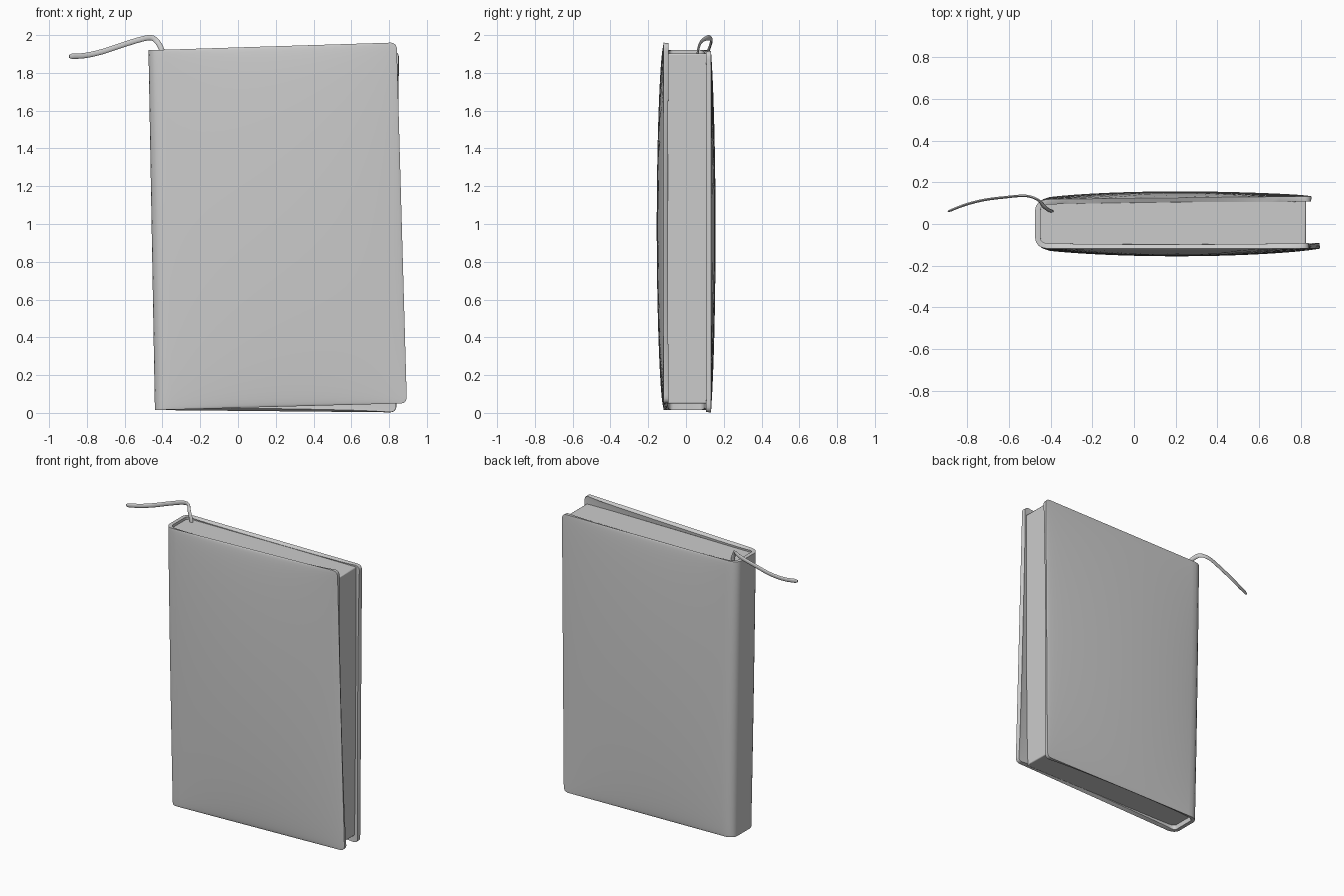
import bpy, bmesh
from math import sin, cos, pi, sqrt
from mathutils import Vector

if "Cube" in bpy.data.objects:
    bpy.data.objects.remove(bpy.data.objects["Cube"])

def lerp(a, b, t):
    return a + (b - a) * t

def make_object(name, verts, faces):
    me = bpy.data.meshes.new(name)
    me.from_pydata(verts, [], faces)
    ob = bpy.data.objects.new(name, me)
    bpy.context.collection.objects.link(ob)
    return ob

def smooth(ob, angle=0.7):
    bpy.ops.object.select_all(action='DESELECT')
    bpy.context.view_layer.objects.active = ob
    ob.select_set(True)
    bpy.ops.object.shade_smooth_by_angle(angle=angle)

def add_bevel(ob, width, segments):
    b = ob.modifiers.new("soft_edges", 'BEVEL')
    b.width, b.segments, b.limit_method, b.angle_limit = width, segments, 'ANGLE', 0.9

# --- padded cover: one sheet wrapping front board, spine and back board ---
LENGTH = 2.0
def cover_point(side, u, spine_y, t):
    """side -1 front / +1 back, u 0 spine .. 1 fore edge, t 0 bottom .. 1 top"""
    front = side < 0
    spine_x = lerp(-0.44, -0.474, t)
    fore_x = lerp(0.894, 0.84, t) if front else lerp(0.838, 0.852, t)
    z0 = lerp(0.015, 0.05 if front else 0.003, u)
    z1 = lerp(1.92, 1.96 if front else 1.915, u)
    r = 0.03                                            # rounded board corners
    d = min(min(t, 1 - t) * LENGTH, r)
    fore_x -= r - sqrt(max(0, r * r - (r - d) ** 2))
    q = min(u / 0.045, 1)                               # rounded spine shoulders
    shoulder = 0.07 + 0.048 * sqrt(max(0, 1 - (1 - q) ** 2))
    puff = 0.037 * max(0, sin(pi * u)) ** 0.6 * max(0, sin(pi * t)) ** 0.5
    y = side * (shoulder + puff)
    if u == 0:
        y = spine_y
    if not front:
        y += 0.015 * u * (1 - 0.8 * puff / 0.037)
    return (lerp(spine_x, fore_x, u), y, lerp(z0, z1, t))

us = [0.5 - 0.5 * cos(pi * i / 30) for i in range(31)]
profile = [(-1, u, -0.07) for u in reversed(us)]
profile += [(-1, 0, y) for y in (-0.035, 0, 0.035)]
profile += [(1, u, 0.07) for u in us]
rows = 40
ts = [0.5 - 0.5 * cos(pi * j / rows) for j in range(rows + 1)]
verts = [cover_point(*p, t) for p in profile for t in ts]
n = rows + 1
faces = [(i * n + j, i * n + j + 1, (i + 1) * n + j + 1, (i + 1) * n + j)
         for i in range(len(profile) - 1) for j in range(rows)]
cover = make_object("cover", verts, faces)
s = cover.modifiers.new("thickness", 'SOLIDIFY')
s.thickness, s.offset = 0.026, -1
add_bevel(cover, 0.008, 3)
smooth(cover)

# --- page block, slightly recessed between the boards ---
pv = [(x, y, z)
      for z, left, right in ((0.05, -0.43, 0.812), (1.902, -0.46, 0.825))
      for x, y in ((left, -0.1), (right, -0.106), (right, 0.118), (left, 0.1))]
pages = make_object("pages", pv, [(0, 3, 2, 1), (4, 5, 6, 7)] +
                    [(i, (i + 1) % 4, 4 + (i + 1) % 4, 4 + i) for i in range(4)])
add_bevel(pages, 0.006, 2)
smooth(pages)

# --- ribbon bookmark curling out over the spine ---
path = [Vector(p) for p in (
    (-0.395, 0.06, 1.88), (-0.405, 0.065, 1.925), (-0.428, 0.08, 1.965),
    (-0.46, 0.115, 1.986), (-0.52, 0.135, 1.976), (-0.62, 0.128, 1.945),
    (-0.72, 0.115, 1.912), (-0.81, 0.092, 1.892), (-0.893, 0.06, 1.887))]
pts = []
ext = [2 * path[0] - path[1]] + path + [2 * path[-1] - path[-2]]
for k in range(1, len(ext) - 2):
    a, b, c, d = ext[k - 1:k + 3]
    for i in range(6):
        t = i / 6
        pts.append(0.5 * (2 * b + (c - a) * t + (2 * a - 5 * b + 4 * c - d) * t * t
                          + (3 * b - a - 3 * c + d) * t ** 3))
pts.append(path[-1])
sides, rv = 10, []
for i, p in enumerate(pts):
    tan = (pts[min(i + 1, len(pts) - 1)] - pts[max(i - 1, 0)]).normalized()
    w = tan.cross(Vector((0, 1, 0))).normalized()
    nrm = w.cross(tan)
    k = 0.6 if i == len(pts) - 1 else 1
    for j in range(sides):
        ang = 2 * pi * j / sides
        rv.append(p + w * 0.014 * k * cos(ang) + nrm * 0.006 * k * sin(ang))
rf = [(i * sides + j, i * sides + (j + 1) % sides,
       (i + 1) * sides + (j + 1) % sides, (i + 1) * sides + j)
      for i in range(len(pts) - 1) for j in range(sides)]
rf += [tuple(reversed(range(sides))), tuple(range(len(rv) - sides, len(rv)))]
ribbon = make_object("ribbon_bookmark", rv, rf)
bm = bmesh.new()
bm.from_mesh(ribbon.data)
bmesh.ops.recalc_face_normals(bm, faces=bm.faces)
bm.to_mesh(ribbon.data)
bm.free()
smooth(ribbon)
